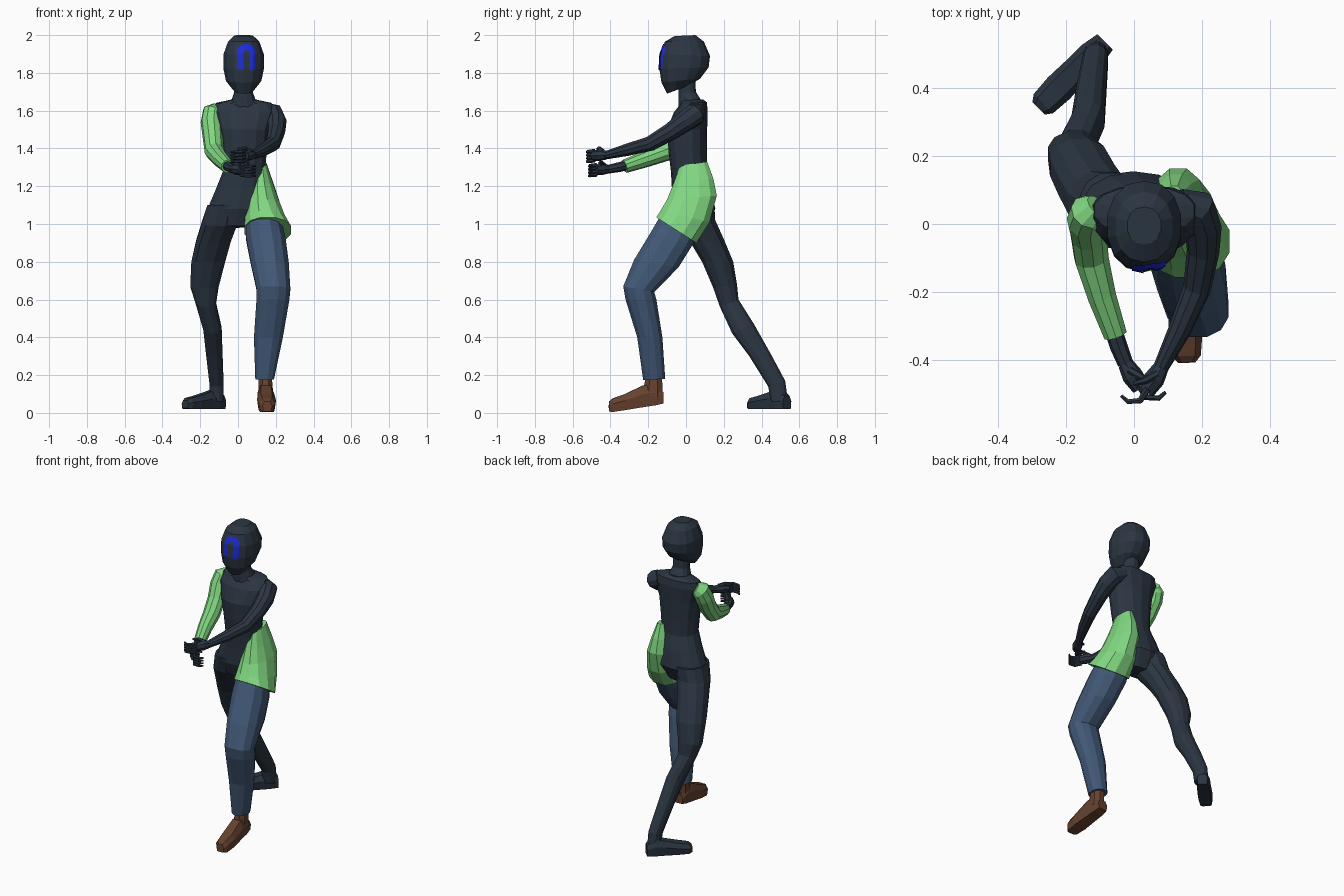
import bpy, bmesh, math
from mathutils import Vector
from mathutils.bvhtree import BVHTree


def material(name, rgb):
    m = bpy.data.materials.new(name)
    m.diffuse_color = (*rgb, 1)
    return m


DARK = material("dark slate", (0.024, 0.036, 0.054))
GREEN = material("light green", (0.22, 0.68, 0.22))
DENIM = material("denim blue", (0.053, 0.098, 0.18))
BROWN = material("brown leather", (0.13, 0.054, 0.028))
BLUE = material("bright blue", (0.013, 0.025, 0.68))


def finish(bm, name, mat):
    bmesh.ops.recalc_face_normals(bm, faces=bm.faces)
    me = bpy.data.meshes.new(name)
    bm.to_mesh(me)
    bm.free()
    me.materials.append(mat)
    ob = bpy.data.objects.new(name, me)
    bpy.context.collection.objects.link(ob)
    return ob


def skin(name, loops, mat):
    """Skin a list of equal-sized point loops and cap both ends."""
    bm = bmesh.new()
    rows = [[bm.verts.new(p) for p in loop] for loop in loops]
    n = len(rows[0])
    for a, b in zip(rows, rows[1:]):
        for i in range(n):
            j = (i + 1) % n
            bm.faces.new((a[i], a[j], b[j], b[i]))
    bm.faces.new(rows[0])
    bm.faces.new(rows[-1])
    return finish(bm, name, mat)


def body(name, rings, mat, n=12, power=0.9):
    """Rings (x0, x1, y front, z front, y back, z back)."""
    loops = []
    for x0, x1, yf, zf, yb, zb in rings:
        loop = []
        for i in range(n):
            a = math.tau * (i + 0.5) / n
            c, s = math.cos(a), math.sin(a)
            c = math.copysign(abs(c) ** power, c)
            s = math.copysign(abs(s) ** power, s) / math.sin(math.tau * (n // 4 + 0.5) / n) ** power
            t = (s + 1) / 2
            loop.append(((x0 + x1) / 2 + c * (x1 - x0) / 2, yf + (yb - yf) * t, zf + (zb - zf) * t))
        loops.append(loop)
    return skin(name, loops, mat)


def tube(name, pts, mat, n=10):
    """Round limb through points (x, y, z, radius)."""
    ps = [Vector(p[:3]) for p in pts]
    loops, prev, side = [], None, None
    for k, p in enumerate(ps):
        t = (ps[min(k + 1, len(ps) - 1)] - ps[max(k - 1, 0)]).normalized()
        if prev is None:
            side = t.orthogonal().normalized()
        else:
            side = prev.rotation_difference(t) @ side
        up, prev, r = t.cross(side), t, pts[k][3]
        loops.append([p + r * (math.cos(math.tau * i / n) * side + math.sin(math.tau * i / n) * up)
                      for i in range(n)])
    return skin(name, loops, mat)


def foot(name, heel, toe, sections, mat):
    """Sections (fraction heel to toe, half width, z low, z high)."""
    h, d = Vector((*heel, 0)), Vector((toe[0] - heel[0], toe[1] - heel[1], 0))
    w = Vector((-d.y, d.x, 0)).normalized()
    loops = []
    for f, hw, z0, z1 in sections:
        m = z0 + (z1 - z0) * 0.6
        outline = [(-0.85, z0), (0.85, z0), (1, m), (0.6, z1), (-0.6, z1), (-1, m)]
        loops.append([h + d * f + w * (hw * u) + Vector((0, 0, z)) for u, z in outline])
    return skin(name, loops, mat)


# Head and neck
head = body("head", [
    (-0.02, 0.08, -0.06, 1.995, 0.05, 2.0),
    (-0.055, 0.115, -0.112, 1.965, 0.095, 1.965),
    (-0.08, 0.14, -0.137, 1.9, 0.127, 1.89),
    (-0.08, 0.14, -0.141, 1.82, 0.12, 1.83),
    (-0.066, 0.126, -0.13, 1.75, 0.075, 1.77),
    (-0.025, 0.085, -0.10, 1.69, 0.02, 1.735)], DARK, 14)
body("neck", [(-0.02, 0.08, -0.04, 1.76, 0.05, 1.78), (-0.022, 0.08, -0.04, 1.69, 0.052, 1.7),
              (-0.045, 0.105, -0.04, 1.62, 0.09, 1.64)], DARK)

# Arch marking laid on the face
tree = BVHTree.FromPolygons([v.co for v in head.data.vertices], [p.vertices for p in head.data.polygons])
path = [(0.032, 1.815 + 0.018 * i, 1, 0) for i in range(5)]
path += [(0.035 * math.cos(a), 1.902 + 0.035 * math.sin(a), math.cos(a), math.sin(a))
         for a in [math.pi * i / 10 for i in range(11)]]
path += [(-0.032, 1.815 + 0.018 * i, -1, 0) for i in reversed(range(5))]
bm = bmesh.new()
rows = []
for x, z, nx, nz in path:
    row = []
    for k in (-1, -0.33, 0.33, 1):
        q = Vector((0.043 + x + nx * k * 0.017, -1, z + nz * k * 0.017))
        hit = tree.ray_cast(q, Vector((0, 1, 0)))[0]
        row.append(bm.verts.new(hit + Vector((0, -0.005, 0))))
    rows.append(row)
for a, b in zip(rows, rows[1:]):
    for i in range(3):
        bm.faces.new((a[i], a[i + 1], b[i + 1], b[i]))
mark = finish(bm, "face_arch", BLUE)
if mark.data.polygons[0].normal.y > 0:
    mark.data.flip_normals()

# Torso
body("torso", [
    (-0.04, 0.10, -0.03, 1.655, 0.09, 1.66),
    (-0.12, 0.18, -0.03, 1.635, 0.11, 1.645),
    (-0.135, 0.205, -0.065, 1.59, 0.115, 1.6),
    (-0.105, 0.17, -0.1, 1.5, 0.112, 1.5),
    (-0.088, 0.155, -0.092, 1.38, 0.11, 1.38),
    (-0.082, 0.145, -0.08, 1.28, 0.11, 1.28),
    (-0.118, 0.155, -0.075, 1.19, 0.135, 1.19),
    (-0.165, 0.16, -0.075, 1.08, 0.155, 1.08),
    (-0.12, 0.10, -0.04, 0.99, 0.1, 0.98)], DARK, 14)

# Half skirt over one hip
body("hip_skirt", [
    (0.085, 0.152, -0.03, 1.31, 0.112, 1.33),
    (0.06, 0.185, -0.068, 1.21, 0.145, 1.24),
    (0.045, 0.215, -0.1, 1.13, 0.163, 1.15),
    (0.035, 0.25, -0.135, 1.07, 0.125, 1.01),
    (0.03, 0.285, -0.157, 1.035, 0.055, 0.9)], GREEN)

# Front leg with trousers and shoe
body("front_leg", [
    (0.04, 0.225, -0.12, 1.07, 0.07, 0.99),
    (0.04, 0.255, -0.19, 0.95, 0.035, 0.89),
    (0.065, 0.272, -0.275, 0.81, -0.04, 0.77),
    (0.095, 0.28, -0.332, 0.67, -0.168, 0.64),
    (0.095, 0.275, -0.32, 0.6, -0.157, 0.6),
    (0.082, 0.24, -0.258, 0.4, -0.125, 0.4),
    (0.09, 0.192, -0.227, 0.175, -0.11, 0.18)], DENIM)
body("shoe_ankle", [(0.108, 0.18, -0.21, 0.21, -0.128, 0.21),
                    (0.105, 0.19, -0.23, 0.1, -0.122, 0.08)], BROWN, 8)
foot("front_shoe", (0.143, -0.12), (0.155, -0.408),
     [(0, 0.035, 0.05, 0.11), (0.15, 0.042, 0.04, 0.15), (0.38, 0.045, 0.03, 0.145),
      (0.7, 0.05, 0.015, 0.1), (0.93, 0.042, 0.005, 0.077), (1, 0.025, 0.008, 0.06)], BROWN)

# Back leg and foot
body("back_leg", [
    (-0.165, 0.03, -0.07, 1.1, 0.15, 1.1),
    (-0.195, 0.0, -0.04, 0.99, 0.155, 1.02),
    (-0.225, -0.035, 0.025, 0.9, 0.2, 0.92),
    (-0.25, -0.065, 0.085, 0.8, 0.25, 0.8),
    (-0.255, -0.1, 0.145, 0.66, 0.27, 0.68),
    (-0.225, -0.115, 0.18, 0.56, 0.278, 0.6),
    (-0.185, -0.085, 0.245, 0.42, 0.36, 0.47),
    (-0.17, -0.08, 0.335, 0.3, 0.45, 0.31),
    (-0.152, -0.075, 0.435, 0.14, 0.525, 0.17),
    (-0.15, -0.075, 0.45, 0.06, 0.54, 0.06)], DARK)
foot("back_foot", (-0.085, 0.535), (-0.28, 0.34),
     [(0, 0.032, 0.02, 0.09), (0.2, 0.042, 0.02, 0.125), (0.4, 0.042, 0.02, 0.11),
      (0.7, 0.045, 0.02, 0.09), (0.93, 0.04, 0.02, 0.078), (1, 0.026, 0.025, 0.065)], DARK)

# Arms
tube("sleeve", [
    (-0.11, 0.055, 1.61, 0.035), (-0.132, 0.035, 1.592, 0.056), (-0.14, 0.01, 1.54, 0.058),
    (-0.133, -0.035, 1.46, 0.054), (-0.125, -0.1, 1.385, 0.052),
    (-0.095, -0.21, 1.345, 0.044), (-0.055, -0.325, 1.305, 0.036)], GREEN)
tube("sleeved_wrist", [(-0.065, -0.3, 1.313, 0.026), (-0.045, -0.36, 1.3, 0.026),
                       (-0.025, -0.41, 1.29, 0.023)], DARK, 8)
tube("bare_arm", [
    (0.13, 0.06, 1.6, 0.045), (0.185, 0.045, 1.58, 0.06), (0.203, -0.01, 1.54, 0.055),
    (0.203, -0.08, 1.49, 0.048), (0.185, -0.19, 1.425, 0.041), (0.135, -0.31, 1.393, 0.034),
    (0.08, -0.42, 1.365, 0.023)], DARK)

# Hands with curled fingers; s is the direction the fingers curl in x
for name, wrist, s in (("lower", (-0.025, -0.41, 1.29), 1), ("upper", (0.08, -0.42, 1.365), -1)):
    w = Vector(wrist)
    tube(name + "_palm", [(*w, 0.023), (*(w + Vector((s * 0.02, -0.035, 0))), 0.031),
                          (*(w + Vector((s * 0.045, -0.07, -0.004))), 0.027)], DARK, 8)
    for i in range(4):
        k = w + Vector((s * 0.04, -0.064, 0.022 - 0.017 * i))
        tube(f"{name}_finger_{i + 1}", [
            (*k, 0.011), (*(k + Vector((s * 0.022, -0.035, -0.004))), 0.01),
            (*(k + Vector((s * 0.058, -0.038, -0.006))), 0.008),
            (*(k + Vector((s * 0.078, -0.02, -0.006))), 0.005)], DARK, 6)
    k = w + Vector((s * 0.012, -0.02, 0.02))
    tube(name + "_thumb", [(*k, 0.012), (*(k + Vector((s * 0.035, -0.02, 0.016))), 0.011),
                           (*(k + Vector((s * 0.07, -0.03, 0.012))), 0.006)], DARK, 6)
